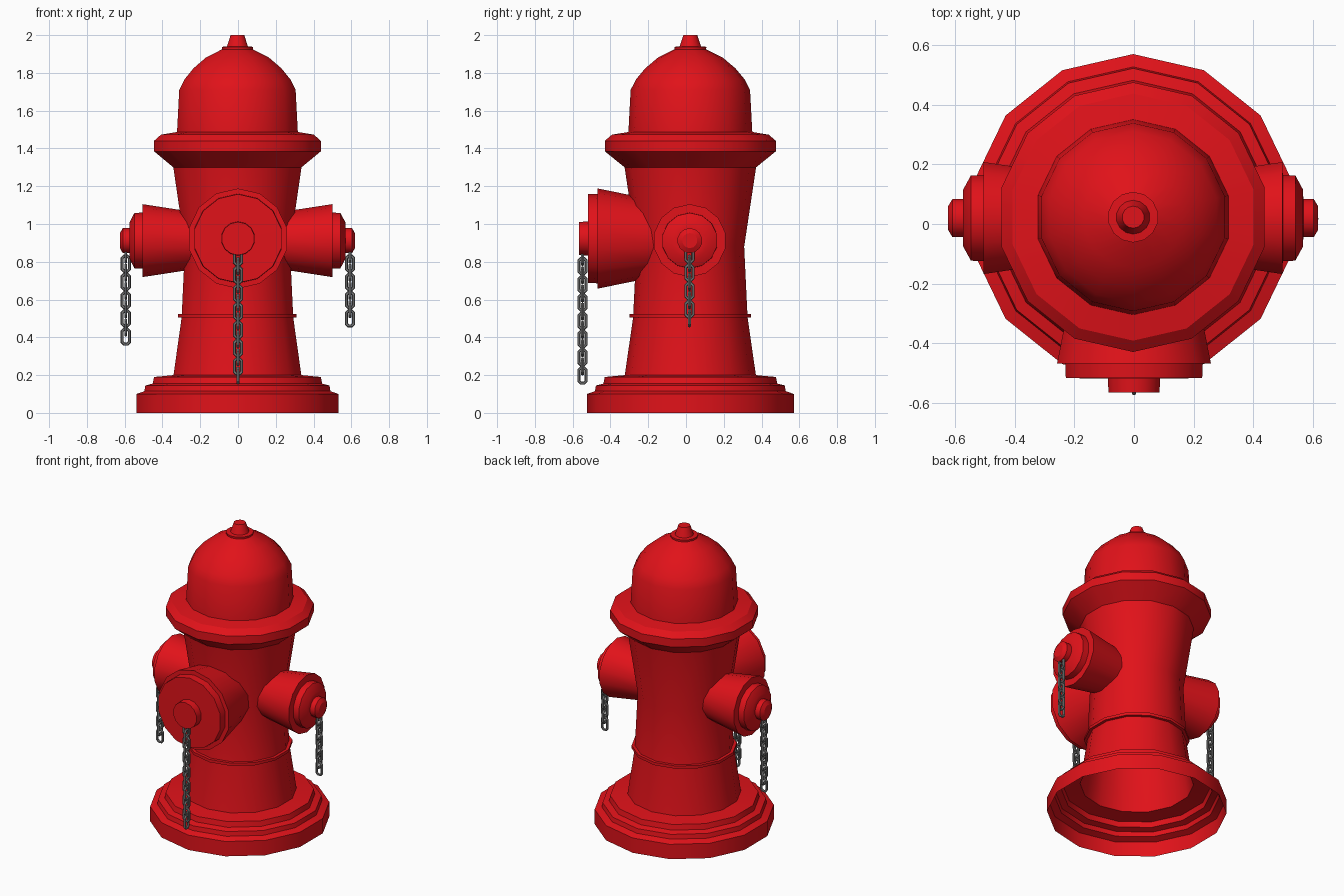
import bpy, bmesh, math
from mathutils import Vector

if "Cube" in bpy.data.objects:
    bpy.data.objects.remove(bpy.data.objects["Cube"])

SIDES = 14
CX, CY = -0.003, 0.023


def material(name, color):
    m = bpy.data.materials.new(name)
    m.diffuse_color = color
    m.use_nodes = True
    m.node_tree.nodes["Principled BSDF"].inputs["Base Color"].default_value = m.diffuse_color
    return m


RED = material("red_paint", (0.75, 0.006, 0.01, 1))
GREY = material("chain_steel", (0.2, 0.2, 0.2, 1))


def finish(name, bm, mat, angle):
    me = bpy.data.meshes.new(name)
    bm.to_mesh(me)
    bm.free()
    me.materials.append(mat)
    me.shade_smooth()
    me.set_sharp_from_angle(angle=math.radians(angle))
    ob = bpy.data.objects.new(name, me)
    bpy.context.collection.objects.link(ob)
    return ob


def lathe(name, profile, origin=(CX, CY, 0), axis=(0, 0, 1), up=(0, 1, 0), cap=False):
    """Revolve (radius, height) points about an axis; open unless capped."""
    bm = bmesh.new()
    o, a, u = Vector(origin), Vector(axis), Vector(up)
    v = a.cross(u)
    rings = []
    for r, h in profile:
        ring = []
        for i in range(SIDES):
            t = 2 * math.pi * i / SIDES
            ring.append(bm.verts.new(o + a * h + (u * math.cos(t) + v * math.sin(t)) * r))
        rings.append(ring)
    for lo, hi in zip(rings, rings[1:]):
        for i in range(SIDES):
            j = (i + 1) % SIDES
            bm.faces.new((lo[i], lo[j], hi[j], hi[i]))
    if cap:
        bm.faces.new(rings[-1])
    return finish(name, bm, RED, 30)


# Main column, hollow and open at the bottom
lathe("base", [(.548, 0), (.548, .10), (.505, .115), (.50, .145), (.46, .155),
               (.453, .19), (.347, .20)])
lathe("barrel", [(.347, .20), (.303, .505), (.285, .88), (.348, 1.30)])
lathe("trim_ring", [(.298, .505), (.322, .505), (.322, .524), (.298, .524)])
lathe("collar", [(.348, 1.30), (.453, 1.385), (.453, 1.44), (.415, 1.473), (.328, 1.487)])
lathe("bonnet", [(.328, 1.487), (.316, 1.71), (.288, 1.765), (.238, 1.825),
                 (.17, 1.882), (.083, 1.925)])
lathe("top_nut", [(.083, 1.922), (.085, 1.938), (.057, 1.94), (.037, 2.0)], cap=True)

# Side outlets with stepped caps
for name, s in (("left_outlet", -1), ("right_outlet", 1)):
    lathe(name, [(.152, .235), (.193, .502), (.148, .503), (.147, .545), (.098, .571),
                 (.066, .572), (.066, .607), (.04, .622)],
          (CX, .02, .912), (s, 0, 0), (0, 0, 1), cap=True)

# Large front outlet
lathe("front_outlet", [(.205, .17), (.265, .468), (.237, .469), (.235, .518),
                       (.09, .519), (.088, .566)],
      (0, 0, .923), (0, -1, 0), (0, 0, 1), cap=True)


def add_link(bm, center, side):
    """One oval chain link lying in the plane of side and z."""
    side, up = Vector(side), Vector((0, 0, 1))
    normal = side.cross(up)
    n, k, wire = 8, 6, .0085
    rings = []
    for i in range(n):
        t = 2 * math.pi * (i + .5) / n
        out = side * math.cos(t) + up * math.sin(t)
        p = center + out * .021 + up * math.copysign(.021, math.sin(t))
        rings.append([bm.verts.new(p + (out * math.cos(q) + normal * math.sin(q)) * wire)
                      for q in (2 * math.pi * j / k for j in range(k))])
    for i in range(n):
        a, b = rings[i], rings[(i + 1) % n]
        for j in range(k):
            m = (j + 1) % k
            bm.faces.new((a[j], b[j], b[m], a[m]))


def chain(name, x, y, z, count, main, cross):
    """Hanging chain of alternating links, z is the centre of the first main link."""
    bm = bmesh.new()
    pitch = .0965
    for i in range(count):
        add_link(bm, Vector((x, y, z - i * pitch)), main)
        add_link(bm, Vector((x, y, z - (i - .5) * pitch)), cross)
    bmesh.ops.recalc_face_normals(bm, faces=bm.faces)
    finish(name, bm, GREY, 30)


# Chains hanging from each cap
X, Y = (1, 0, 0), (0, 1, 0)
chain("left_chain", -.594, .018, .79, 5, X, Y)
chain("right_chain", .593, .018, .79, 4, X, Y)
chain("front_chain", 0, -.548, .777, 7, Y, X)
